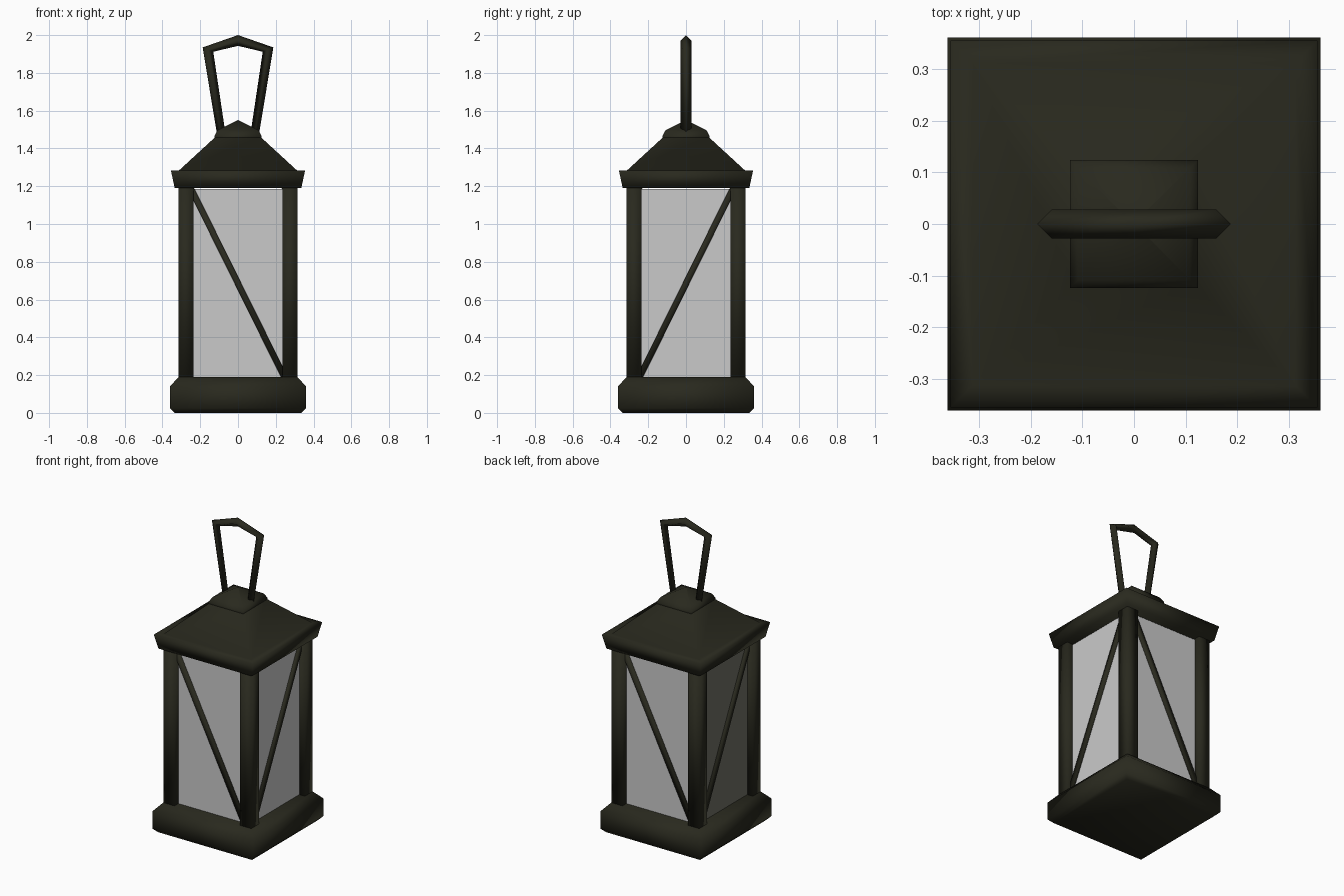
import bpy, bmesh, math
from mathutils import Vector, Matrix

if "Cube" in bpy.data.objects:
    bpy.data.objects.remove(bpy.data.objects["Cube"])


def material(name, rgba):
    m = bpy.data.materials.new(name)
    m.diffuse_color = rgba
    m.use_nodes = True
    m.node_tree.nodes["Principled BSDF"].inputs["Base Color"].default_value = m.diffuse_color
    return m


METAL = material("dark_bronze_metal", (0.022, 0.022, 0.013, 1))
GLASS = material("grey_glass", (0.59, 0.59, 0.59, 0.8))
DARK_GLASS = material("dark_glass", (0.16, 0.16, 0.13, 1))


def finish(name, bm, mat, smooth=True):
    bmesh.ops.recalc_face_normals(bm, faces=bm.faces)
    me = bpy.data.meshes.new(name)
    bm.to_mesh(me)
    bm.free()
    me.materials.append(mat)
    for p in me.polygons:
        p.use_smooth = smooth
    ob = bpy.data.objects.new(name, me)
    bpy.context.collection.objects.link(ob)
    return ob


def skin(bm, rings):
    """Join rings of points into a closed tube with end caps."""
    vs = [[bm.verts.new(p) for p in r] for r in rings]
    n = len(vs[0])
    for a, b in zip(vs, vs[1:]):
        for i in range(n):
            j = (i + 1) % n
            bm.faces.new((a[i], a[j], b[j], b[i]))
    bm.faces.new(vs[0][::-1])
    bm.faces.new(vs[-1])


def square_loft(name, profile, cx=0, cy=0):
    """Square cross-sections given as (half width, height)."""
    bm = bmesh.new()
    skin(bm, [[(cx + h * sx, cy + h * sy, z)
               for sx, sy in ((-1, -1), (1, -1), (1, 1), (-1, 1))]
              for h, z in profile])
    return finish(name, bm, METAL)


# Base, roof and cap
square_loft("base", [(0.335, 0), (0.36, 0.025), (0.36, 0.14), (0.315, 0.19)])
square_loft("roof", [(0.335, 1.19), (0.355, 1.283), (0.312, 1.284), (0.115, 1.465)])
square_loft("roof_cap", [(0.124, 1.44), (0.124, 1.468), (0.108, 1.497), (0.002, 1.55)])

# Corner posts
for sx in (-1, 1):
    for sy in (-1, 1):
        square_loft("corner_post", [(0.04, 0.18), (0.04, 1.20)], sx * 0.275, sy * 0.275)

# Four sides: glass pane and diagonal brace, alternating in direction
for i, side in enumerate(("front", "right", "back", "left")):
    turn = Matrix.Rotation(i * math.pi / 2, 4, 'Z')
    y = -0.275
    bm = bmesh.new()
    bm.faces.new([bm.verts.new((x, y, z)) for x, z in
                  ((-0.24, 0.185), (0.24, 0.185), (0.24, 1.185), (-0.24, 1.185))])
    bm.transform(turn)
    pane = finish(side + "_pane", bm, DARK_GLASS if side == "left" else GLASS, False)
    outward = turn @ Vector((0, -1, 0))
    if pane.data.polygons[0].normal.dot(outward) < 0:
        pane.data.flip_normals()

    s = 1 if i % 2 == 0 else -1
    a, b = Vector((-0.25 * s, y, 1.19)), Vector((0.25 * s, y, 0.18))
    d = (b - a).normalized()
    across = d.cross(Vector((0, 1, 0))) * 0.016
    out = Vector((0, 0.016, 0))
    bm = bmesh.new()
    skin(bm, [[p + across + out, p - across + out, p - across - out, p + across - out]
              for p in (a, b)])
    bm.transform(turn)
    finish(side + "_brace", bm, METAL)

# Carrying handle: diamond section along a mitred path, (outer, inner) points
half = [((0.107, 1.45), (0.062, 1.45)),
        ((0.187, 1.935), (0.131, 1.912)),
        ((0.0, 2.0), (0.0, 1.943))]
path = [((-o[0], o[1]), (-n[0], n[1])) for o, n in half] + half[1::-1]
bm = bmesh.new()
rings = []
for (ox, oz), (ix, iz) in path:
    mx, mz = (ox + ix) / 2, (oz + iz) / 2
    rings.append([(ox, 0, oz), (mx, 0.028, mz), (ix, 0, iz), (mx, -0.028, mz)])
skin(bm, rings)
finish("carrying_handle", bm, METAL)
